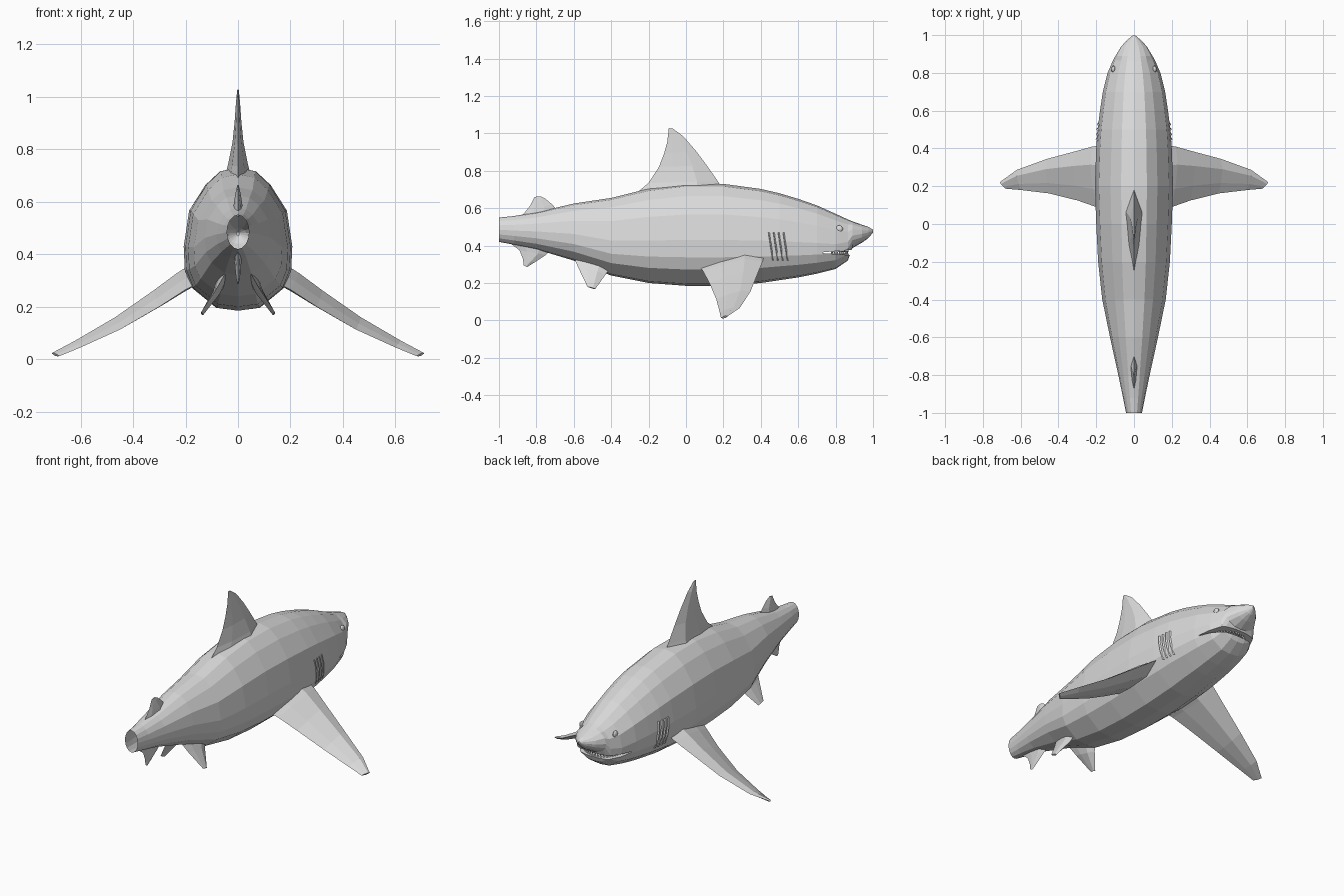
import bpy, bmesh
from math import sin, cos, pi
from mathutils import Vector

cube = bpy.data.objects.get("Cube")
if cube:
    bpy.data.objects.remove(cube, do_unlink=True)

GREY = (0.7, 0.7, 0.7, 1)
skin = bpy.data.materials.new("plain_grey")
skin.use_nodes = True
skin.diffuse_color = GREY
skin.node_tree.nodes["Principled BSDF"].inputs["Base Color"].default_value = GREY


def finish(name, bm):
    """Turn a bmesh into a named grey object."""
    bmesh.ops.recalc_face_normals(bm, faces=bm.faces[:])
    mesh = bpy.data.meshes.new(name)
    bm.to_mesh(mesh)
    bm.free()
    mesh.materials.append(skin)
    obj = bpy.data.objects.new(name, mesh)
    bpy.context.collection.objects.link(obj)
    return obj


def loft(name, rings):
    """Skin closed rings of points and cap both ends."""
    bm = bmesh.new()
    loops = [[bm.verts.new(p) for p in ring] for ring in rings]
    n = len(loops[0])
    for a, b in zip(loops, loops[1:]):
        for i in range(n):
            j = (i + 1) % n
            bm.faces.new((a[i], a[j], b[j], b[i]))
    bm.faces.new(loops[0])
    bm.faces.new(loops[-1])
    return finish(name, bm)


# Body stations: y, half width, top, bottom
STATIONS = [
    (1, .005, .485, .47), (.975, .035, .5, .44), (.94, .068, .512, .415),
    (.89, .098, .53, .387), (.865, .112, .54, .32), (.8, .14, .57, .275),
    (.7, .165, .615, .25), (.6, .18, .65, .23), (.5, .193, .68, .215),
    (.4, .2, .703, .2), (.2, .207, .73, .185), (0, .2, .73, .185),
    (-.2, .19, .705, .2), (-.4, .168, .655, .24), (-.6, .127, .625, .32),
    (-.8, .083, .578, .38), (-.92, .058, .558, .405), (-1, .042, .55, .42)]
# Half cross-section from back ridge to belly, in unit width and height
SECTION = [(0, 1), (.33, .975), (.6, .88), (.9, .7), (1, .45),
           (.98, .28), (.85, .16), (.4, .02), (0, 0)]


def half_section(y, width, top, bottom):
    blend = min(1, max(0, (-y - .4) / .6, (y - .86) / .1))
    points = []
    for k, (u, v) in enumerate(SECTION):
        a = k * pi / 8
        u += (sin(a) - u) * blend
        v += (.5 + .5 * cos(a) - v) * blend
        points.append((u * width, y, bottom + v * (top - bottom)))
    return points


def side_x(y, z):
    """Half width of the body at a given place."""
    for a, b in zip(STATIONS, STATIONS[1:]):
        if b[0] <= y <= a[0]:
            t = (a[0] - y) / (a[0] - b[0])
            pts = half_section(*[p + (q - p) * t for p, q in zip(a, b)])
            for p, q in zip(pts, pts[1:]):
                if q[2] <= z <= p[2]:
                    return p[0] + (q[0] - p[0]) * (p[2] - z) / (p[2] - q[2])
    return 0


body_rings = []
for station in STATIONS:
    half = half_section(*station)
    body_rings.append(half + [(-x, y, z) for x, y, z in half[-2:0:-1]])
body = loft("body", body_rings)

# Mouth slit cut with a wedge
wedge = [(.73, .364), (.93, .382), (.93, .345), (.73, .36)]
cutter = loft("mouth_cutter", [[(x, y, z) for y, z in wedge] for x in (-.3, .3)])
cutter.hide_render = True
cut = body.modifiers.new("mouth", "BOOLEAN")
cut.operation = "DIFFERENCE"
cut.solver = "EXACT"
cut.object = cutter
bpy.context.view_layer.objects.active = body
bpy.ops.object.modifier_apply(modifier=cut.name)
bpy.data.objects.remove(cutter, do_unlink=True)

# Open tail stump
bm = bmesh.new()
bm.from_mesh(body.data)
caps = [f for f in bm.faces if all(v.co.y < -.999 for v in f.verts)]
bmesh.ops.delete(bm, geom=caps, context="FACES_ONLY")
bm.to_mesh(body.data)
bm.free()


def fin(name, normal, sections, side=1):
    """Fin from leading point, trailing point and half thickness."""
    rings = []
    normal = Vector(normal).normalized()
    for lead, trail, t in sections:
        lead, trail = Vector(lead), Vector(trail)
        ring = [lead]
        for f, k in ((.3, 1), (.7, .6)):
            ring.append(lead.lerp(trail, f) + normal * t * k)
        ring.append(trail)
        for f, k in ((.7, .6), (.3, 1)):
            ring.append(lead.lerp(trail, f) - normal * t * k)
        rings.append([(p.x * side, p.y, p.z) for p in ring])
    return loft(name, rings)


def middle_fin(name, rows):
    return fin(name, (1, 0, 0),
               [((0, a, b), (0, c, d), t) for a, b, c, d, t in rows])


# Fins on the centre line
middle_fin("dorsal_fin", [
    (.2, .7, -.26, .685, .05), (.17, .745, -.2, .735, .038),
    (.11, .83, -.145, .82, .021), (.05, .91, -.118, .89, .013),
    (-.015, .985, -.1, .955, .008), (-.07, 1.025, -.092, 1.028, .003)])
middle_fin("second_dorsal_fin", [
    (-.69, .59, -.9, .54, .018), (-.715, .62, -.86, .58, .014),
    (-.755, .653, -.832, .615, .008), (-.78, .664, -.81, .66, .003)])
middle_fin("anal_fin", [
    (-.7, .4, -.95, .42, .016), (-.75, .35, -.89, .375, .012),
    (-.81, .31, -.872, .33, .008), (-.85, .285, -.868, .295, .003)])

for side, label in ((1, "left"), (-1, "right")):
    # Paired fins
    fin(label + "_pectoral_fin", (.55, 0, .83), [
        ((.15, .42, .36), (.13, .06, .3), .036),
        ((.22, .41, .315), (.2, .09, .265), .034),
        ((.31, .385, .255), (.3, .125, .2), .028),
        ((.46, .345, .155), (.45, .162, .113), .021),
        ((.62, .287, .066), (.6, .18, .045), .013),
        ((.71, .222, .022), (.68, .187, .012), .008)], side)
    fin(label + "_pelvic_fin", (.87, 0, .5), [
        ((.055, -.38, .32), (.03, -.61, .36), .02),
        ((.085, -.43, .245), (.075, -.575, .28), .014),
        ((.135, -.485, .168), (.14, -.527, .18), .005)], side)

    # Eye
    bm = bmesh.new()
    bmesh.ops.create_uvsphere(bm, u_segments=12, v_segments=8, radius=.019)
    for v in bm.verts:
        v.co.x *= .6
        v.co += Vector((side * side_x(.82, .49), .82, .49))
    finish(label + "_eye", bm)

    # Gill ridges
    for g in range(4):
        rings = []
        for z in (.32, .37, .42, .47):
            y = .455 + .026 * g - .15 * (z - .4)
            x = side_x(y, z)
            rings.append([(side * (x + d), y + e, z)
                          for d, e in ((-.01, .012), (.007, -.004), (-.01, -.007))])
        loft(f"{label}_gill_{g + 1}", rings)

# Teeth along both jaws
COUNT = 20
for label, way in (("upper", -1), ("lower", 1)):
    bm = bmesh.new()
    for i in range(COUNT):
        a = pi * (i / (COUNT - 1) - .5) * .9
        x, y = .113 * sin(a), .765 + .1 * cos(a)
        root = .362 - way * .09 * (y - .73)
        base = [bm.verts.new((x + .007 * cos(k * pi / 2),
                              y + .007 * sin(k * pi / 2), root)) for k in range(4)]
        tip = bm.verts.new((x, y, root + way * .014))
        for k in range(4):
            bm.faces.new((base[k], base[(k + 1) % 4], tip))
    finish(label + "_teeth", bm)
